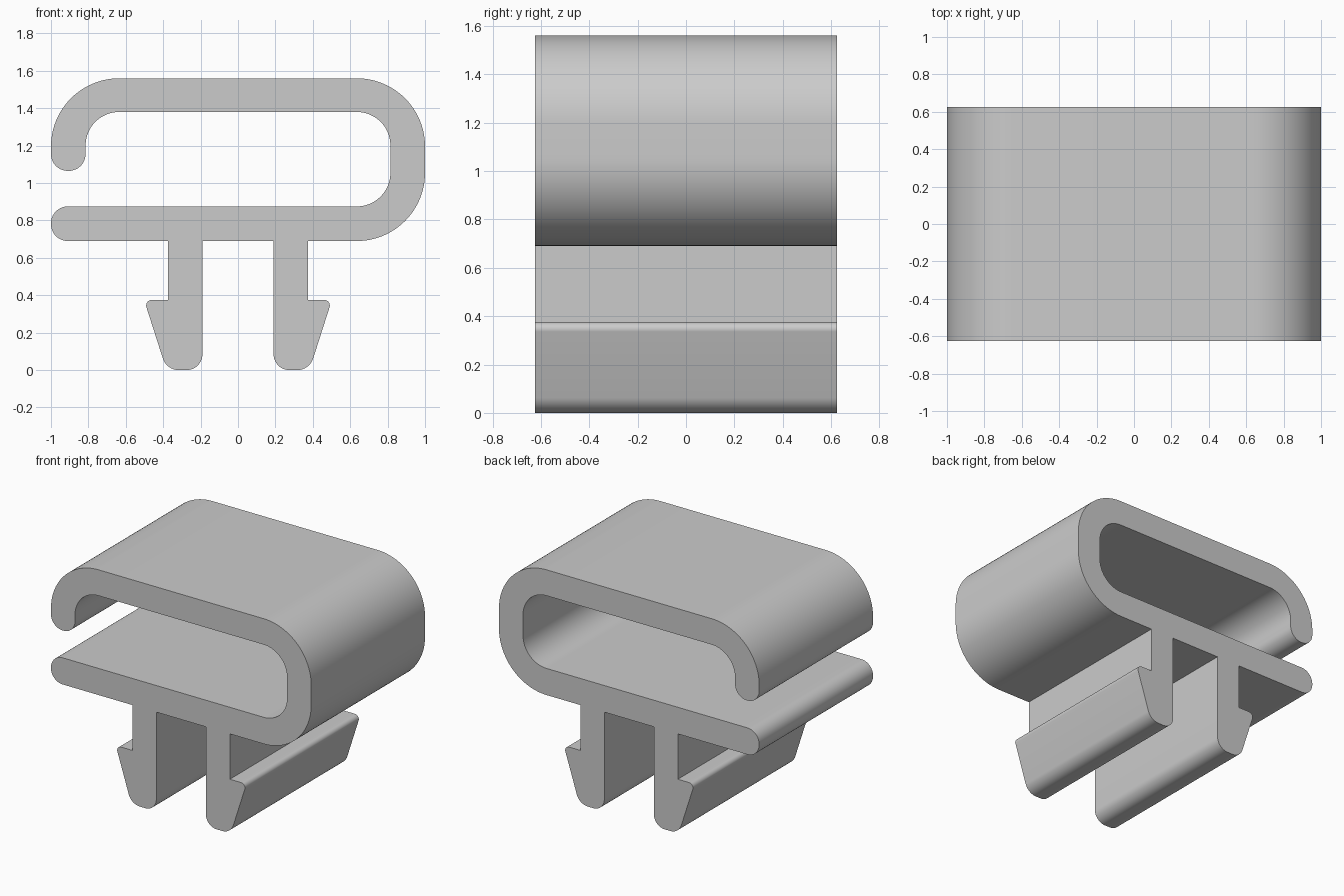
import bpy, bmesh, math
from mathutils import Vector

cube = bpy.data.objects.get("Cube")
if cube:
    bpy.data.objects.remove(cube, do_unlink=True)

DEPTH = 1.25
WALL_END = 0.09      # rounding of the free ends
OUTER, INNER = 0.365, 0.18


def rounded_outline(corners):
    """Turn (x, z, radius) corners into a closed outline with arc fillets."""
    points = []
    for i, (x, z, radius) in enumerate(corners):
        corner = Vector((x, z))
        if radius == 0:
            points.append(corner)
            continue
        before = (Vector(corners[i - 1][:2]) - corner).normalized()
        after = (Vector(corners[(i + 1) % len(corners)][:2]) - corner).normalized()
        half = before.angle(after) / 2
        centre = corner + (before + after).normalized() * radius / math.sin(half)
        tangent = radius / math.tan(half)
        start = corner + before * tangent - centre
        end = corner + after * tangent - centre
        steps = 24 if radius > WALL_END * 1.5 else 14
        for s in range(steps + 1):
            t = s / steps
            sweep = math.pi - 2 * half
            # spherical blend between the two tangent points
            offset = (start * math.sin((1 - t) * sweep) + end * math.sin(t * sweep)) / math.sin(sweep)
            points.append(centre + offset)
    return points


# Barbed snap leg, from the outer root round to the inner root
left_leg = [
    (-0.375, 0.69, 0), (-0.375, 0.375, 0), (-0.502, 0.375, 0.03),
    (-0.382, 0, 0.09), (-0.19, 0, 0.085), (-0.19, 0.69, 0),
]
right_leg = [(-x, z, r) for x, z, r in reversed(left_leg)]

# Open loop with a hooked upper lip
loop_outside = [(1, 0.69, OUTER), (1, 1.56, OUTER), (-1, 1.56, OUTER), (-1, 1.065, WALL_END)]
loop_inside = [(-0.815, 1.065, WALL_END), (-0.815, 1.38, INNER), (0.815, 1.38, INNER),
               (0.815, 0.875, INNER), (-1, 0.875, WALL_END)]
base_end = [(-1, 0.69, WALL_END)]

outline = rounded_outline(base_end + left_leg + right_leg + loop_outside + loop_inside)

# Extrude the profile from front to back
bm = bmesh.new()
front = bm.faces.new([bm.verts.new((p.x, -DEPTH / 2, p.y)) for p in outline])
result = bmesh.ops.extrude_face_region(bm, geom=[front], use_keep_orig=True)
bmesh.ops.translate(bm, vec=(0, DEPTH, 0),
                    verts=[g for g in result["geom"] if isinstance(g, bmesh.types.BMVert)])
bmesh.ops.recalc_face_normals(bm, faces=bm.faces)
mesh = bpy.data.meshes.new("snap_clip")
bm.to_mesh(mesh)
bm.free()

clip = bpy.data.objects.new("snap_clip", mesh)
bpy.context.collection.objects.link(clip)

# Plain grey plastic
grey = bpy.data.materials.new("light_grey_plastic")
grey.use_nodes = True
colour = (0.6, 0.6, 0.6, 1)
grey.diffuse_color = colour
grey.node_tree.nodes["Principled BSDF"].inputs["Base Color"].default_value = colour
mesh.materials.append(grey)

bpy.ops.object.select_all(action="DESELECT")
clip.select_set(True)
bpy.context.view_layer.objects.active = clip
bpy.ops.object.shade_smooth_by_angle(angle=math.radians(30))
